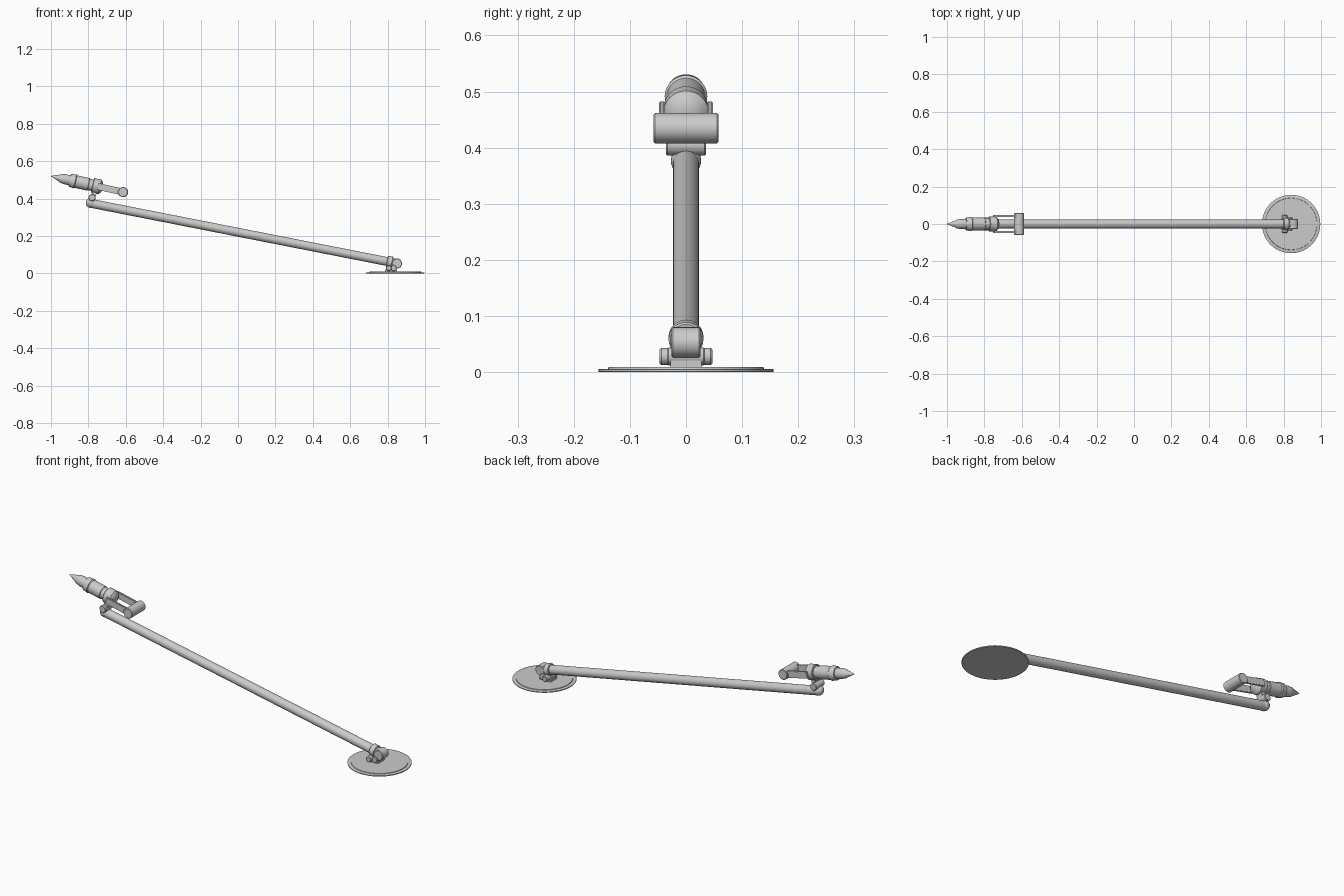
import bpy, bmesh, math
from mathutils import Vector, Matrix

if "Cube" in bpy.data.objects:
    bpy.data.objects.remove(bpy.data.objects["Cube"])


def finish(bm, name):
    bmesh.ops.recalc_face_normals(bm, faces=bm.faces)
    me = bpy.data.meshes.new(name)
    bm.to_mesh(me)
    bm.free()
    ob = bpy.data.objects.new(name, me)
    bpy.context.collection.objects.link(ob)
    bpy.context.view_layer.objects.active = ob
    ob.select_set(True)
    bpy.ops.object.shade_smooth_by_angle(angle=math.radians(35))
    ob.select_set(False)
    return ob


def lathe(name, start, direction, profile, n=40):
    """Revolve (distance, radius) pairs about an axis."""
    q = Vector(direction).to_track_quat('Z', 'Y').to_matrix().to_4x4()
    m = Matrix.Translation(start) @ q
    bm = bmesh.new()
    rings = []
    for t, r in profile:
        rings.append([bm.verts.new(m @ Vector((r * math.cos(2 * math.pi * i / n),
                      r * math.sin(2 * math.pi * i / n), t))) for i in range(n)])
    for a, b in zip(rings, rings[1:]):
        for i in range(n):
            j = (i + 1) % n
            bm.faces.new((a[i], a[j], b[j], b[i]))
    bm.faces.new(rings[0])
    bm.faces.new(rings[-1])
    return finish(bm, name)


def rod(name, a, b, r, bev=0.003):
    d = Vector(b) - Vector(a)
    L = d.length
    return lathe(name, a, d, [(0, r - bev), (bev, r), (L - bev, r), (L, r - bev)])


def cross(name, x, z, r, w):
    return rod(name, (x, -w, z), (x, w, z), r)


def bar(name, a, b, wy, h):
    """Rectangular bar between two points lying in an x-z plane."""
    a, b = Vector(a), Vector(b)
    d = b - a
    bm = bmesh.new()
    bmesh.ops.create_cube(bm, size=1)
    ang = math.atan2(-d.z, d.x)
    m = (Matrix.Translation((a + b) / 2) @ Matrix.Rotation(ang, 4, 'Y')
         @ Matrix.Diagonal((d.length, wy, h, 1)))
    bmesh.ops.transform(bm, matrix=m, verts=bm.verts)
    bmesh.ops.bevel(bm, geom=bm.edges[:], offset=0.002, segments=2, affect='EDGES')
    return finish(bm, name)


# Stepped round base
lathe("base_plate", (0.84, 0, 0), (0, 0, 1),
      [(0, 0.155), (0.001, 0.156), (0.005, 0.156), (0.006, 0.154),
       (0.006, 0.139), (0.009, 0.138)], 64)

# Base hinge
bar("base_hinge_foot", (0.785, 0, 0.014), (0.85, 0, 0.014), 0.056, 0.014)
cross("base_hinge_pin", 0.806, 0.028, 0.015, 0.047)
cross("base_hinge_barrel", 0.832, 0.028, 0.016, 0.034)
bar("base_hinge_link", (0.81, 0, 0.03), (0.85, 0, 0.05), 0.04, 0.026)
cross("base_knuckle", 0.85, 0.053, 0.027, 0.026)

# Long arm with collar at the foot
low, high = Vector((0.85, 0, 0.053)), Vector((-0.79, 0, 0.375))
d = (high - low).normalized()
rod("long_arm", low, high, 0.0235)
rod("arm_collar", low + d * 0.025, low + d * 0.055, 0.031)

# Upper joint
bm = bmesh.new()
bmesh.ops.create_uvsphere(bm, u_segments=32, v_segments=16, radius=0.027,
                          matrix=Matrix.Translation((-0.787, 0, 0.377)))
finish(bm, "upper_ball")
cross("upper_hinge_pin", -0.78, 0.405, 0.019, 0.036)
bar("upper_link", (-0.787, 0, 0.375), (-0.76, 0, 0.45), 0.04, 0.024)

# Pointed head
tip = Vector((-1.0, 0, 0.52))
axis = Vector((0.385, 0, -0.085)).normalized()
lathe("head_body", tip, axis,
      [(0, 0.001), (0.025, 0.011), (0.05, 0.020), (0.054, 0.023), (0.075, 0.027),
       (0.103, 0.027), (0.103, 0.033), (0.108, 0.035), (0.132, 0.038),
       (0.136, 0.034), (0.205, 0.034), (0.207, 0.031), (0.228, 0.031),
       (0.228, 0.037), (0.231, 0.040), (0.268, 0.040), (0.271, 0.037),
       (0.280, 0.026), (0.285, 0.010)])

# Fork and crossbar handle
for side, s in (("left", -1), ("right", 1)):
    a, b = tip + axis * 0.255, tip + axis * 0.395
    off = Vector((0, s * 0.043, 0))
    bar("fork_arm_" + side, a + off, b + off, 0.011, 0.036)
end = tip + axis * 0.395
cross("crossbar_handle", end.x, end.z, 0.027, 0.058)
